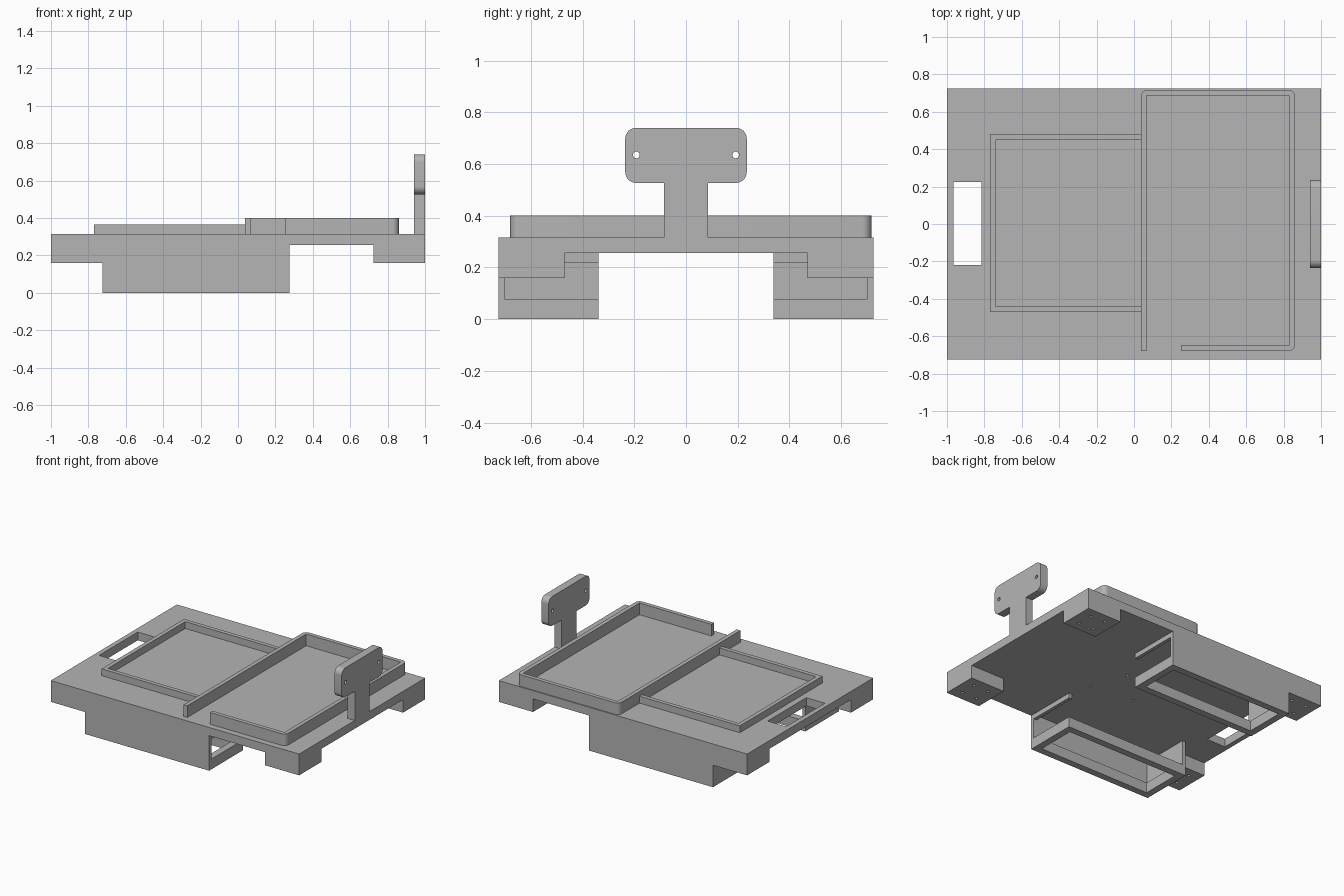
import bpy, math
from mathutils import Vector

cube = bpy.data.objects.get("Cube")
if cube:
    bpy.data.objects.remove(cube, do_unlink=True)

grey = bpy.data.materials.new("matte_grey")
grey.use_nodes = True
COLOUR = (0.46, 0.46, 0.46, 1)
grey.diffuse_color = COLOUR
grey.node_tree.nodes["Principled BSDF"].inputs["Base Color"].default_value = COLOUR


def rounded(points, steps=8):
    """Outline from (a, b, radius) corners, with arcs where radius > 0."""
    out = []
    for i, (a, b, r) in enumerate(points):
        p = Vector((a, b))
        if r == 0:
            out.append(p)
            continue
        d0 = (Vector(points[i - 1][:2]) - p).normalized()
        d1 = (Vector(points[(i + 1) % len(points)][:2]) - p).normalized()
        centre = p + (d0 + d1) * r
        for k in range(steps + 1):
            t = k / steps * math.pi / 2
            out.append(centre - d1 * r * math.cos(t) - d0 * r * math.sin(t))
    return out


def prism(name, outline, lo, hi, axis="z"):
    """Extrude an outline along z (outline in x, y) or x (outline in y, z)."""
    n = len(outline)
    place = (lambda a, b, h: (a, b, h)) if axis == "z" else (lambda a, b, h: (h, a, b))
    verts = [place(p[0], p[1], h) for h in (lo, hi) for p in outline]
    faces = [list(range(n))[::-1], list(range(n, 2 * n))]
    faces += [[i, (i + 1) % n, n + (i + 1) % n, n + i] for i in range(n)]
    mesh = bpy.data.meshes.new(name)
    mesh.from_pydata(verts, [], faces)
    mesh.materials.append(grey)
    obj = bpy.data.objects.new(name, mesh)
    bpy.context.collection.objects.link(obj)
    return obj


def box(name, x, y, z):
    y = sorted(y)
    return prism(name, [(x[0], y[0]), (x[1], y[0]), (x[1], y[1]), (x[0], y[1])], *z)


def drill(a, b, r, lo, hi, axis="z"):
    ring = [(a + r * math.cos(t * math.pi / 8), b + r * math.sin(t * math.pi / 8))
            for t in range(16)]
    return prism("cutter", ring, lo, hi, axis)


def cut(target, cutters):
    for c in cutters:
        c.hide_render = True
        mod = target.modifiers.new("cut", "BOOLEAN")
        mod.operation, mod.solver, mod.object = "DIFFERENCE", "EXACT", c
        bpy.context.view_layer.objects.active = target
        bpy.ops.object.modifier_apply(modifier=mod.name)
        bpy.data.objects.remove(c, do_unlink=True)


W, D = 1.0, 0.725          # half width and half depth
UNDER, TOP = 0.255, 0.315  # base plate faces

# Base plate with a long slot and blind screw holes underneath
plate = box("base_plate", (-W, W), (-D, D), (UNDER, TOP))
screws = [(0.13, 0.09), (0.22, -0.18), (-0.11, -0.14), (0, 0.12),
          (-0.13, 0.02), (-0.33, 0.07), (-0.4, 0.11)]
cut(plate, [box("cutter", (-0.965, -0.815), (-0.22, 0.225), (0.2, 0.4))]
    + [drill(x, y, 0.008, 0.2, 0.29) for x, y in screws])

for sy, side in ((-1, "front"), (1, "back")):
    # Corner feet, each with four screw holes
    for sx, end in ((-1, "right"), (1, "left")):
        xs = sorted((sx * 0.725, sx * W))
        foot = box(f"{side}_{end}_foot", xs, (sy * 0.47, sy * D), (0.16, UNDER))
        cut(foot, [drill(sx * 0.8625 + dx, sy * 0.5975 + dy, 0.01, 0.1, 0.23)
                   for dx in (-0.06, 0.06) for dy in (-0.06, 0.06)])

    # Hanging holder: open on the inner side and one end, window in the floor
    holder = box(f"{side}_holder", (-0.725, 0.275), (sy * 0.338, sy * D), (0, UNDER))
    cut(holder, [
        box("cutter", (-0.7, 0.25), (sy * 0.3, sy * 0.7), (0.075, 0.3)),
        box("cutter", (0.2, 0.3), (sy * 0.3, sy * 0.7), (0.075, 0.22)),
        box("cutter", (-0.675, 0.225), (sy * 0.388, sy * 0.675), (-0.1, 0.1)),
    ])

# Low three-sided rim
T = 0.03
x0, x1, y0, y1 = -0.77, 0.04, -0.47, 0.48
prism("low_rim", [(x0, y0), (x1, y0), (x1, y0 + T), (x0 + T, y0 + T),
                  (x0 + T, y1 - T), (x1, y1 - T), (x1, y1), (x0, y1)], TOP, 0.365)

# Tall rim with rounded outer corners and a gap at the front
x0, x1, y0, y1, gap, r = 0.038, 0.86, -0.68, 0.717, 0.25, 0.035
tall = [(gap, y0, 0), (x1, y0, r), (x1, y1, r), (x0, y1, r), (x0, y0, 0),
        (x0 + T, y0, 0), (x0 + T, y1 - T, 0), (x1 - T, y1 - T, 0),
        (x1 - T, y0 + T, 0), (gap, y0 + T, 0)]
prism("tall_rim", rounded(tall), TOP, 0.4)

# Upright T-shaped bracket with two mounting holes
s, h, low, high, r = 0.085, 0.235, 0.527, 0.74, 0.042
tee = [(-s, TOP, 0), (s, TOP, 0), (s, low, 0), (h, low, r), (h, high, r),
       (-h, high, r), (-h, low, r), (-s, low, 0)]
bracket = prism("upright_bracket", rounded(tee), 0.942, W, "x")
cut(bracket, [drill(y, 0.635, 0.013, 0.9, 1.1, "x") for y in (-0.192, 0.192)])

# Smooth the round corners, keep edges sharp
for obj in bpy.context.scene.objects:
    obj.select_set(obj.type == "MESH")
bpy.context.view_layer.objects.active = bracket
bpy.ops.object.shade_smooth_by_angle(angle=math.radians(30))
